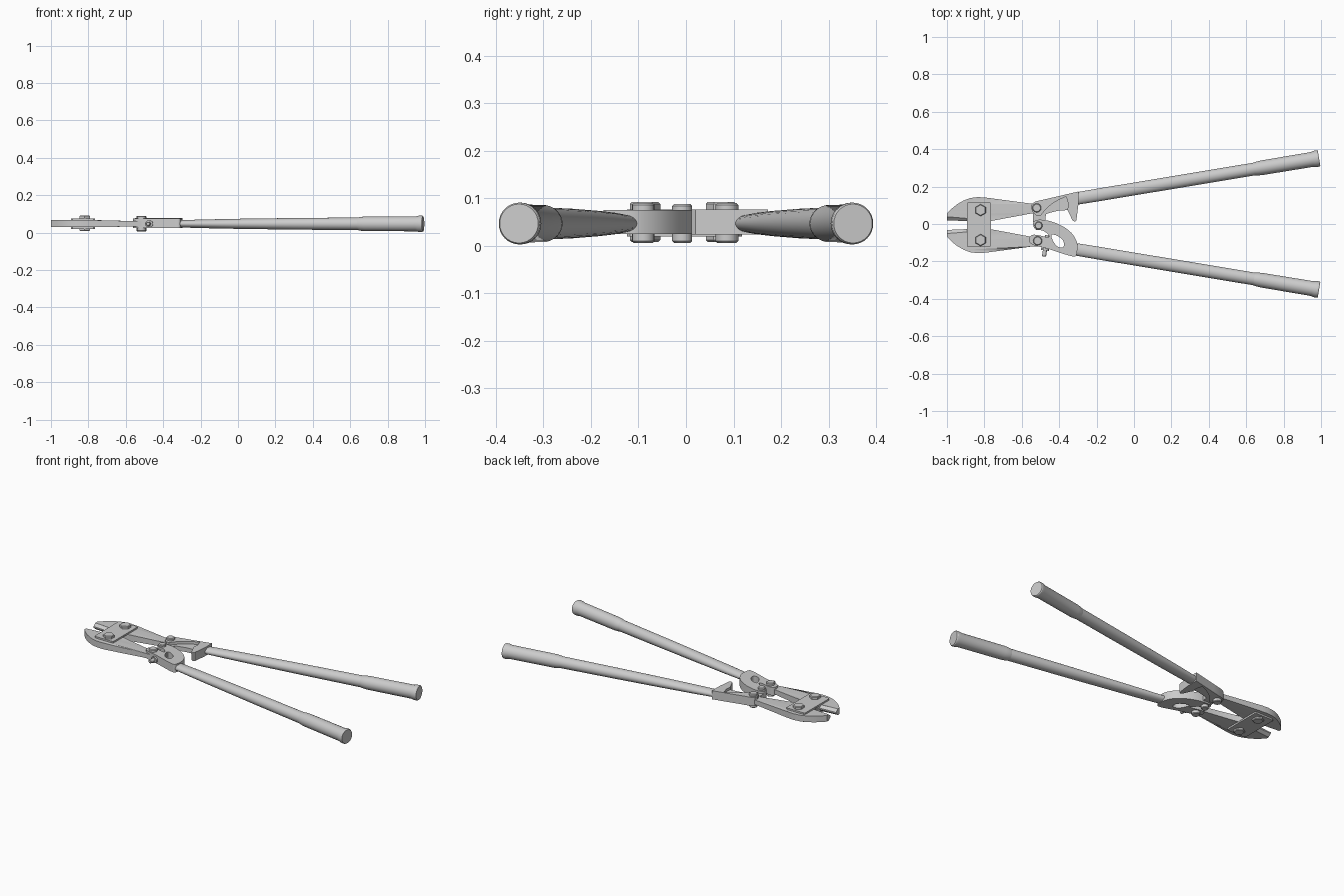
import bpy, bmesh, math
from mathutils import Vector, Matrix

if "Cube" in bpy.data.objects:
    bpy.data.objects.remove(bpy.data.objects["Cube"])

ZC = 0.047    # mid plane height of the tool
YM = -0.006   # mirror line between the jaws


def finish(ob, angle=30):
    bpy.ops.object.select_all(action='DESELECT')
    ob.select_set(True)
    bpy.context.view_layer.objects.active = ob
    bpy.ops.object.shade_smooth_by_angle(angle=math.radians(angle))


def rounded(pts, passes=1):
    for _ in range(passes):
        out = []
        for i, p in enumerate(pts):
            a, b = Vector(p), Vector(pts[(i + 1) % len(pts)])
            out += [a.lerp(b, .25), a.lerp(b, .75)]
        pts = out
    return pts


def plate(name, loops, z0, z1):
    """Flat plate from an outline followed by optional hole outlines."""
    cu = bpy.data.curves.new(name, 'CURVE')
    cu.dimensions, cu.fill_mode = '2D', 'BOTH'
    cu.extrude = (z1 - z0) / 2
    for pts in loops:
        sp = cu.splines.new('POLY')
        sp.points.add(len(pts) - 1)
        for q, p in zip(sp.points, pts):
            q.co = (p[0], p[1], 0, 1)
        sp.use_cyclic_u = True
    tmp = bpy.data.objects.new(name, cu)
    bpy.context.collection.objects.link(tmp)
    me = bpy.data.meshes.new_from_object(tmp.evaluated_get(bpy.context.evaluated_depsgraph_get()))
    bpy.data.objects.remove(tmp)
    me.transform(Matrix.Translation((0, 0, (z0 + z1) / 2)))
    bm = bmesh.new()
    bm.from_mesh(me)
    bmesh.ops.remove_doubles(bm, verts=bm.verts, dist=1e-5)
    bmesh.ops.recalc_face_normals(bm, faces=bm.faces)
    bm.to_mesh(me)
    bm.free()
    ob = bpy.data.objects.new(name, me)
    bpy.context.collection.objects.link(ob)
    finish(ob)
    return ob


def mesh(name, verts, faces):
    me = bpy.data.meshes.new(name)
    me.from_pydata(verts, [], faces)
    bm = bmesh.new()
    bm.from_mesh(me)
    bmesh.ops.recalc_face_normals(bm, faces=bm.faces)
    bm.to_mesh(me)
    bm.free()
    ob = bpy.data.objects.new(name, me)
    bpy.context.collection.objects.link(ob)
    finish(ob)
    return ob


def lathe(name, stations, matrix, n=32):
    """Tube along local x from (x, radius_y, radius_z) stations."""
    verts, faces = [], []
    for x, ry, rz in stations:
        for k in range(n):
            a = 2 * math.pi * k / n
            verts.append(matrix @ Vector((x, ry * math.cos(a), rz * math.sin(a))))
    for i in range(len(stations) - 1):
        for k in range(n):
            j = (k + 1) % n
            faces.append((i * n + k, i * n + j, (i + 1) * n + j, (i + 1) * n + k))
    last = (len(stations) - 1) * n
    faces += [tuple(range(n)), tuple(range(last, last + n))]
    return mesh(name, verts, faces)


def bolt(name, x, y, r, z0, z1, n):
    b = .004
    m = Matrix.Translation((x, y, 0)) @ Matrix.Rotation(-math.pi / 2, 4, 'Y')
    lathe(name, [(z0, r - b, r - b), (z0 + b, r, r), (z1 - b, r, r), (z1, r - b, r - b)], m, n)


# jaws with bevelled cutting edges, mirrored about the middle
jaw = [(-1, .062), (-.975, .088), (-.945, .112), (-.91, .132), (-.875, .145), (-.835, .15),
       (-.79, .147), (-.55, .115), (-.49, .112), (-.475, .09), (-.49, .068), (-.55, .062),
       (-.765, .022), (-.785, .006), (-.885, .006), (-.893, .036), (-1, .045)]
for s, side in ((1, 'upper'), (-1, 'lower')):
    ob = plate(side + '_jaw', [[(x, YM + s * d) for x, d in jaw]], .029, .067)
    for v in ob.data.vertices:
        if v.co.x > -.7:
            v.co.z = ZC + (v.co.z - .048) * .75
    v = []
    for x, root, edge in ((-1, .045, .026), (-.888, .036, .021)):
        v += [(x, YM + s * root, .029), (x, YM + s * root, .067),
              (x, YM + s * edge, .052), (x, YM + s * edge, .044)]
    mesh(side + '_cutting_edge', v, [(0, 1, 2, 3), (4, 5, 6, 7), (0, 1, 5, 4), (1, 2, 6, 5),
                                     (2, 3, 7, 6), (3, 0, 4, 7)])
    bolt(side + '_jaw_bolt', -.82, YM + s * .08, .032, .008, .092, 6)

# link plates clamping the jaws
link = [(-.893, .112), (-.885, .118), (-.773, .118), (-.765, .112),
        (-.765, -.118), (-.773, -.124), (-.885, -.124), (-.893, -.118)]
plate('top_link_plate', [link], .066, .076)
plate('bottom_link_plate', [link], .02, .03)

# lower handle bracket with lens-shaped window
low = [(-.542, -.003), (-.535, .018), (-.504, .025), (-.44, .015), (-.376, -.013), (-.328, -.051),
       (-.302, -.099), (-.302, -.135), (-.308, -.174), (-.33, -.174), (-.387, -.157), (-.462, -.131),
       (-.552, -.111), (-.564, -.083), (-.55, -.056), (-.51, -.059), (-.462, -.072), (-.451, -.066),
       (-.466, -.048), (-.49, -.033), (-.53, -.031)]
window = [(-.446, -.053), (-.408, -.062), (-.374, -.09), (-.374, -.128), (-.41, -.124), (-.435, -.09)]
plate('lower_bracket', [rounded(low, 2), rounded(window, 2)], .025, .075)

# upper handle bracket: thin web, raised rib, stop arm, centre tongue
web = [(-.548, .085), (-.525, .118), (-.45, .138), (-.3, .172), (-.3, .1), (-.34, .075),
       (-.4, .072), (-.45, .06), (-.508, .04), (-.535, .058)]
plate('upper_bracket_web', [web], .034, .061)
rib = [(-.552, .09), (-.545, .108), (-.525, .121), (-.45, .138), (-.3, .173), (-.3, .15),
       (-.355, .15), (-.4, .13), (-.44, .107), (-.475, .075), (-.5, .044), (-.52, .044), (-.54, .06)]
plate('upper_bracket_rib', [rib], .024, .077)
stop = [(-.365, .155), (-.298, .173), (-.298, .1), (-.308, .02), (-.316, .012), (-.33, .02),
        (-.345, .055), (-.355, .075), (-.352, .11)]
plate('upper_bracket_stop', [stop], .024, .077)
tongue = [(-.54, .06), (-.47, .06), (-.478, -.015), (-.495, -.033), (-.522, -.033), (-.538, -.015)]
plate('centre_tongue', [tongue], .034, .061)

# bracket pivots
bolt('upper_pivot', -.52, .086, .024, .006, .09, 16)
bolt('lower_pivot', -.515, -.09, .024, .006, .09, 16)
bolt('centre_pivot', -.51, -.008, .021, .006, .088, 16)

# adjusting screw
m = Matrix.Translation((-.465, -.06, ZC)) @ Matrix.Rotation(math.radians(-98), 4, 'Z')
lathe('adjusting_screw', [(0, .01, .01), (.07, .01, .01), (.07, .022, .018), (.082, .022, .018),
                          (.082, .011, .011), (.112, .011, .011), (.115, .008, .008)], m, 16)

# tapered handle tubes and flared grips
slope = math.atan(.166)
for s, side in ((1, 'upper'), (-1, 'lower')):
    m = Matrix.Translation((-.29, s * .139, ZC)) @ Matrix.Rotation(s * slope, 4, 'Z')
    lathe(side + '_handle', [(-.03, .033, .019), (.1, .034, .023), (.3, .034, .027),
                             (.6, .034, .031), (.98, .034, .034)], m)
    lathe(side + '_grip', [(.945, .034, .034), (.96, .037, .037), (.985, .039, .039),
                           (1.26, .04, .04), (1.275, .044, .044), (1.292, .044, .044),
                           (1.297, .041, .041)], m)
